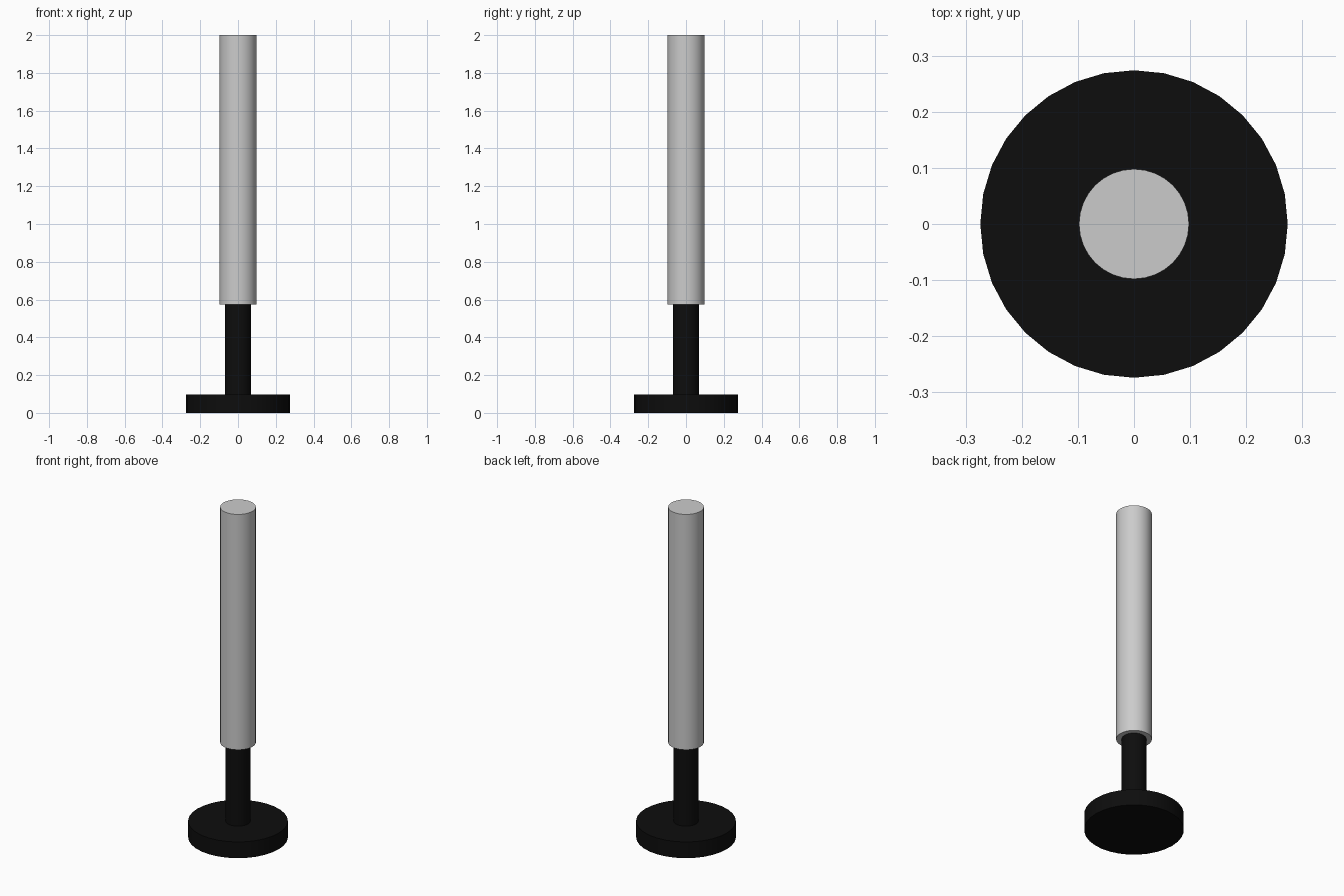
import bpy, math

if "Cube" in bpy.data.objects:
    bpy.data.objects.remove(bpy.data.objects["Cube"])


def material(name, color):
    mat = bpy.data.materials.new(name)
    mat.diffuse_color = color
    mat.use_nodes = True
    mat.node_tree.nodes["Principled BSDF"].inputs["Base Color"].default_value = mat.diffuse_color
    return mat


def cylinder(name, radius, z0, z1, mat=None):
    bpy.ops.mesh.primitive_cylinder_add(vertices=32, radius=radius, depth=z1 - z0,
                                        location=(0, 0, (z0 + z1) / 2))
    obj = bpy.context.object
    obj.name = name
    bpy.ops.object.shade_smooth_by_angle(angle=math.radians(30))
    if mat:
        obj.data.materials.append(mat)
    return obj


black = material("black", (0.004, 0.004, 0.004, 1))

# Round foot, thin neck and thick grey shaft
cylinder("base_disc", 0.274, 0.0, 0.098, black)
cylinder("neck", 0.068, 0.098, 0.574, black)
cylinder("shaft", 0.098, 0.574, 2.0)
